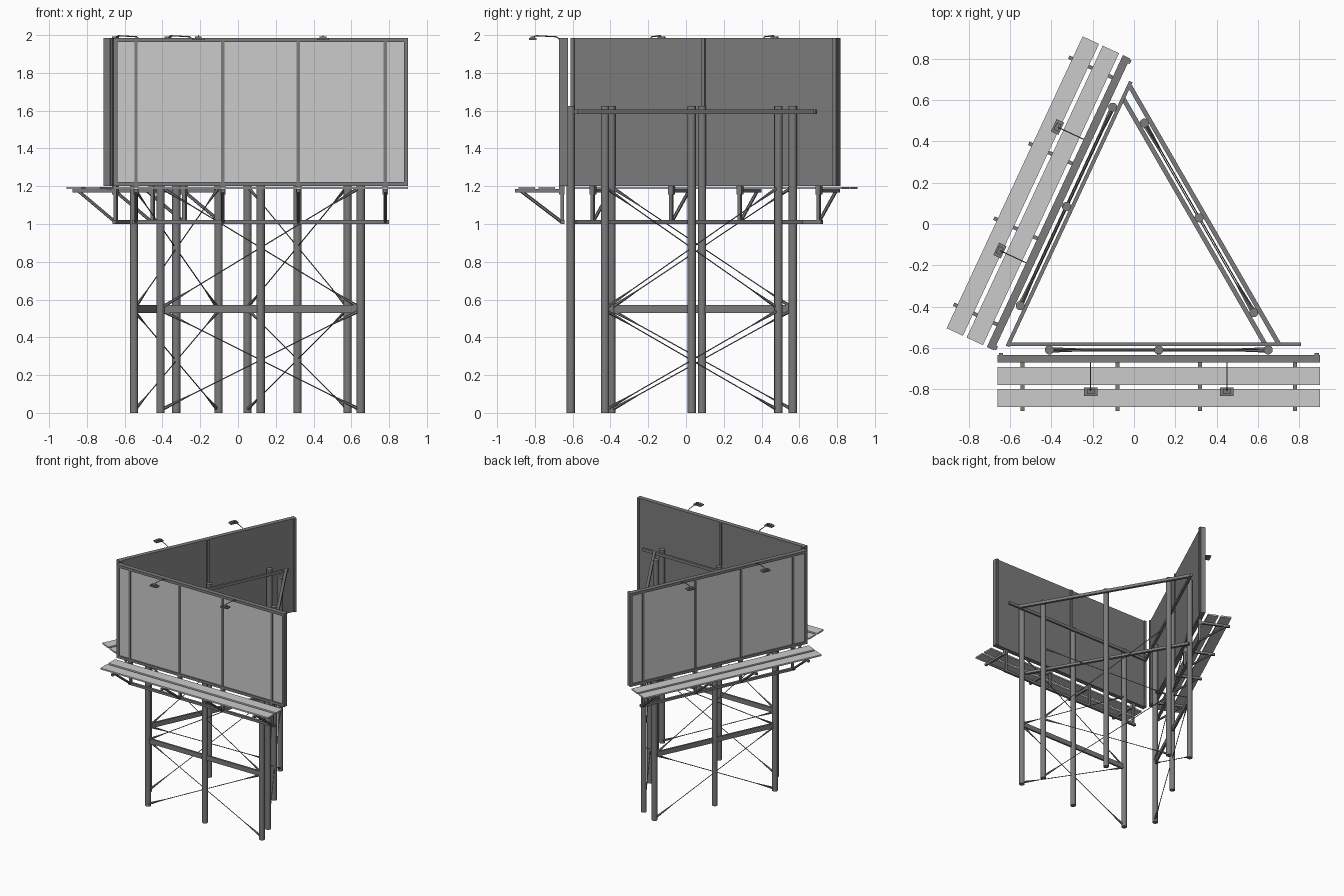
import bpy, bmesh, math
from mathutils import Matrix, Vector

if "Cube" in bpy.data.objects:
    bpy.data.objects.remove(bpy.data.objects["Cube"])

# Each side: centre, turn, upper rail extent (u0, u1); no extent means no billboard
# Local axes: u along the face, v outward, z up
SIDES = {
    "front": ((0.12, -0.61), 0.0, (-0.735, 0.69)),
    "left": ((-0.327, 0.085), -115.0, (-0.68, 0.735)),
    "right": ((0.315, 0.03), 120.0, None),
}

steel = bpy.data.materials.new("dark_steel")
steel.diffuse_color = (0.2, 0.2, 0.2, 1)
steel.use_nodes = True
steel.node_tree.nodes["Principled BSDF"].inputs["Base Color"].default_value = steel.diffuse_color


def finish(name, bm, M, mat=steel):
    bm.transform(M @ Matrix.Diagonal((1, -1, 1, 1)))   # v outward is local -y
    bmesh.ops.recalc_face_normals(bm, faces=bm.faces)
    me = bpy.data.meshes.new(name)
    bm.to_mesh(me)
    bm.free()
    if mat:
        me.materials.append(mat)
    ob = bpy.data.objects.new(name, me)
    bpy.context.collection.objects.link(ob)
    return ob


def box(bm, u0, u1, v0, v1, z0, z1):
    m = (Matrix.Translation(((u0 + u1) / 2, (v0 + v1) / 2, (z0 + z1) / 2))
         @ Matrix.Diagonal((u1 - u0, v1 - v0, z1 - z0, 1)))
    bmesh.ops.create_cube(bm, size=1, matrix=m)


def rod(bm, a, b, r1, r2=None, seg=8):
    a, b = Vector(a), Vector(b)
    d = b - a
    m = Matrix.Translation((a + b) / 2) @ d.to_track_quat('Z', 'Y').to_matrix().to_4x4()
    bmesh.ops.create_cone(bm, cap_ends=True, segments=seg, radius1=r1,
                          radius2=r1 if r2 is None else r2, depth=d.length, matrix=m)


def smooth(ob):
    bpy.context.view_layer.objects.active = ob
    ob.select_set(True)
    bpy.ops.object.shade_smooth_by_angle(angle=math.radians(35))
    ob.select_set(False)


def support(name, M):
    # Three round posts
    bm = bmesh.new()
    for u in (-0.53, 0, 0.53):
        rod(bm, (u, 0, 0), (u, 0, 1.625), 0.022, seg=20)
    smooth(finish(name + "_posts", bm, M))
    # Crossed tie rods, thick at the posts and thin in the middle
    bm = bmesh.new()
    for z0, z1 in ((0.02, 0.54), (0.56, 1.19)):
        for s in (-1, 1):
            a, b = Vector((-0.52 * s, 0.004 * s, z0)), Vector((0.52 * s, 0.004 * s, z1))
            rod(bm, a, b, 0.003, seg=6)
            rod(bm, a, a.lerp(b, 0.15), 0.01, 0.003, 6)
            rod(bm, b, b.lerp(a, 0.15), 0.01, 0.003, 6)
    finish(name + "_cross_ties", bm, M)


def billboard(name, M, rail):
    # Middle tie beam, upper back rail and lower bracket rail
    bm = bmesh.new()
    box(bm, -0.53, 0.53, -0.008, 0.008, 0.53, 0.57)
    box(bm, rail[0], rail[1], -0.036, -0.018, 1.582, 1.606)
    box(bm, -0.68, 0.68, 0.034, 0.054, 1.0, 1.02)
    finish(name + "_rails", bm, M)
    # Panel backing and the pale poster sheet on it
    bm = bmesh.new()
    box(bm, -0.758, 0.758, 0.024, 0.05, 1.222, 1.963)
    finish(name + "_panel_backing", bm, M)
    bm = bmesh.new()
    box(bm, -0.758, 0.758, 0.05, 0.053, 1.222, 1.963)
    finish(name + "_poster_sheet", bm, M, None)
    # Panel frame, face battens and back batten
    bm = bmesh.new()
    for s in (-1, 1):
        e = sorted((s * 0.78, s * 0.758))
        box(bm, e[0], e[1], 0.024, 0.062, 1.2, 1.985)
        e = sorted((s * 0.775, s * 0.755))
        box(bm, e[0], e[1], 0.014, 0.024, 1.2, 1.985)
    box(bm, -0.758, 0.758, 0.024, 0.062, 1.2, 1.222)
    box(bm, -0.758, 0.758, 0.024, 0.062, 1.963, 1.985)
    for u in (-0.66, -0.2, 0.2, 0.66):
        box(bm, u - 0.009, u + 0.009, 0.05, 0.06, 1.222, 1.963)
    box(bm, -0.009, 0.009, 0.014, 0.024, 1.2, 1.985)
    finish(name + "_panel_frame", bm, M)
    # Walkway planks
    bm = bmesh.new()
    for v in (0.083, 0.19):
        box(bm, -0.78, 0.78, v, v + 0.087, 1.184, 1.196)
    finish(name + "_walkway", bm, M, None)
    # Walkway brackets: upright, arm, diagonal strut and head block
    bm = bmesh.new()
    for u in (-0.66, -0.2, 0.2, 0.66):
        box(bm, u - 0.009, u + 0.009, 0.036, 0.054, 1.0, 1.205)
        box(bm, u - 0.009, u + 0.009, 0.036, 0.295, 1.166, 1.184)
        rod(bm, (u, 0.05, 1.012), (u, 0.26, 1.172), 0.009, seg=6)
        box(bm, u - 0.014, u + 0.014, 0.034, 0.062, 1.155, 1.2)
    finish(name + "_brackets", bm, M)
    # Lamps on bent arms over the top edge
    bm = bmesh.new()
    for u in (-0.33, 0.33):
        path = [(u, 0.058, 1.975), (u, 0.075, 1.991), (u, 0.185, 1.997), (u, 0.2, 1.989)]
        for a, b in zip(path, path[1:]):
            rod(bm, a, b, 0.003, seg=6)
        box(bm, u - 0.033, u + 0.033, 0.182, 0.222, 1.974, 1.984)
        box(bm, u - 0.018, u + 0.018, 0.19, 0.214, 1.984, 1.992)
    finish(name + "_lamps", bm, M)


for name, ((cx, cy), deg, rail) in SIDES.items():
    M = Matrix.Translation((cx, cy, 0)) @ Matrix.Rotation(math.radians(deg), 4, 'Z')
    support(name, M)
    if rail:
        billboard(name, M, rail)
    else:
        # Open side: rails clamped either side of the posts
        bm = bmesh.new()
        box(bm, -0.73, 0.73, 0.018, 0.04, 1.582, 1.606)
        box(bm, -0.69, 0.69, -0.04, -0.018, 1.0, 1.022)
        finish(name + "_rails", bm, M)
